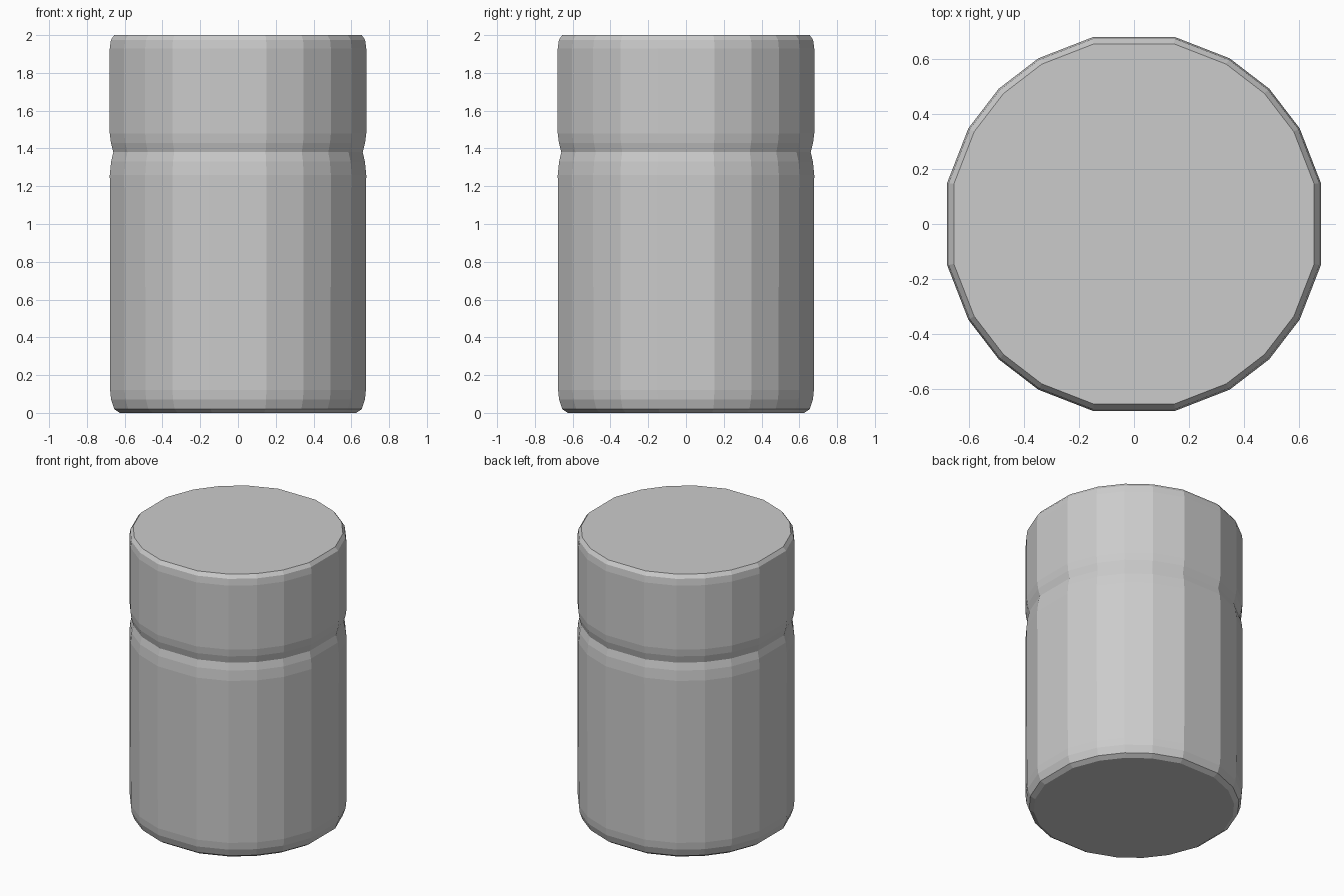
import bpy, bmesh, math

if "Cube" in bpy.data.objects:
    bpy.data.objects.remove(bpy.data.objects["Cube"])

# Facet angles: wide flats facing the four axes, narrower facets between
QUADRANT = [12.5, 30, 45, 60, 77.5]
ANGLES = [math.radians(q * 90 + a) for q in range(4) for a in QUADRANT]
FLAT = math.cos(math.radians(12.5))  # half-width across flats / corner radius


def turned_solid(name, profile):
    """Closed faceted solid from (half width, height) points, bottom to top."""
    bm = bmesh.new()
    rings = []
    for w, z in profile:
        r = w / FLAT
        rings.append([bm.verts.new((r * math.cos(a), r * math.sin(a), z)) for a in ANGLES])
    n = len(ANGLES)
    for low, high in zip(rings, rings[1:]):
        for i in range(n):
            j = (i + 1) % n
            bm.faces.new((low[i], low[j], high[j], high[i]))
    bm.faces.new(rings[0][::-1])
    bm.faces.new(rings[-1])
    mesh = bpy.data.meshes.new(name)
    bm.to_mesh(mesh)
    bm.free()
    obj = bpy.data.objects.new(name, mesh)
    bpy.context.collection.objects.link(obj)
    return obj


# Jar body with rounded foot, tapering in to the seam
turned_solid("jar_body", [(0.625, 0), (0.655, 0.02), (0.672, 0.07),
                          (0.677, 0.12), (0.679, 1.26), (0.672, 1.33), (0.66, 1.38)])

# Lid with softened lower lip and bevelled top rim
turned_solid("lid", [(0.66, 1.38), (0.673, 1.43), (0.679, 1.48),
                     (0.679, 1.93), (0.673, 1.975), (0.655, 2.0)])
